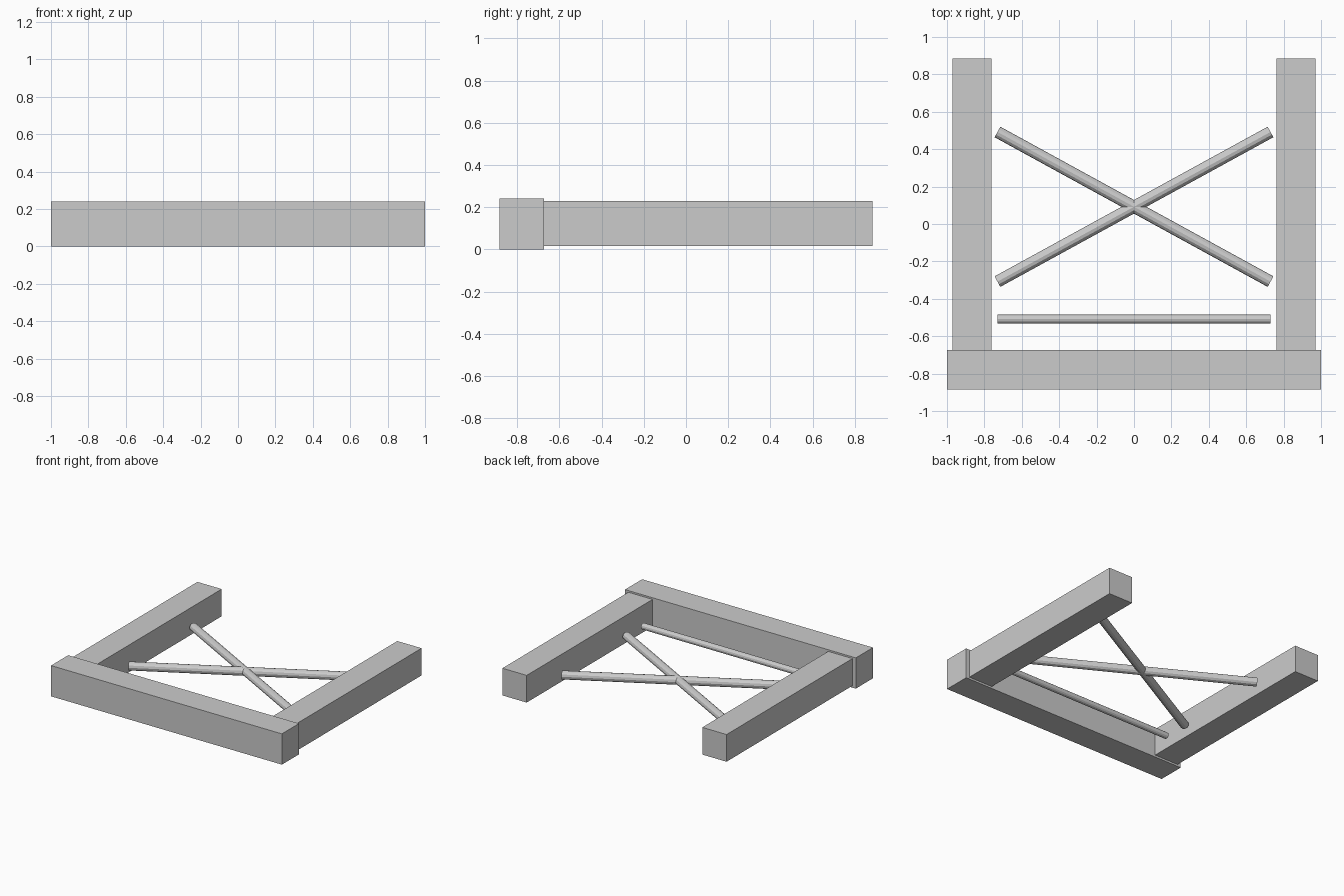
import bpy
from mathutils import Vector

if "Cube" in bpy.data.objects:
    bpy.data.objects.remove(bpy.data.objects["Cube"])


def beam(name, lo, hi):
    lo, hi = Vector(lo), Vector(hi)
    bpy.ops.mesh.primitive_cube_add(size=1, location=(lo + hi) / 2)
    ob = bpy.context.object
    ob.name = name
    ob.scale = hi - lo
    bpy.ops.object.transform_apply(location=False, rotation=False, scale=True)


def rod(name, a, b, radius):
    a, b = Vector(a), Vector(b)
    d = b - a
    bpy.ops.mesh.primitive_cylinder_add(vertices=12, radius=radius, depth=d.length,
                                        location=(a + b) / 2)
    ob = bpy.context.object
    ob.name = name
    ob.rotation_euler = d.to_track_quat('Z', 'Y').to_euler()


# Front cross beam
beam("front_beam", (-1, -0.885, 0), (1, -0.673, 0.241))

ROD_Z = 0.09
for side, s in (("left", -1), ("right", 1)):
    # Side beams butt against the front beam
    x0, x1 = sorted((s * 0.761, s * 0.971))
    beam(side + "_beam", (x0, -0.673, 0.015), (x1, 0.885, 0.228))
    # Diagonal braces crossing in the middle
    rod(side + "_diagonal_brace", (-0.73, -s * 0.4 + 0.092, ROD_Z),
        (0.73, s * 0.4 + 0.092, ROD_Z), 0.032)

# Thin straight rod behind the front beam
rod("cross_rod", (-0.73, -0.509, ROD_Z), (0.73, -0.509, ROD_Z), 0.024)
